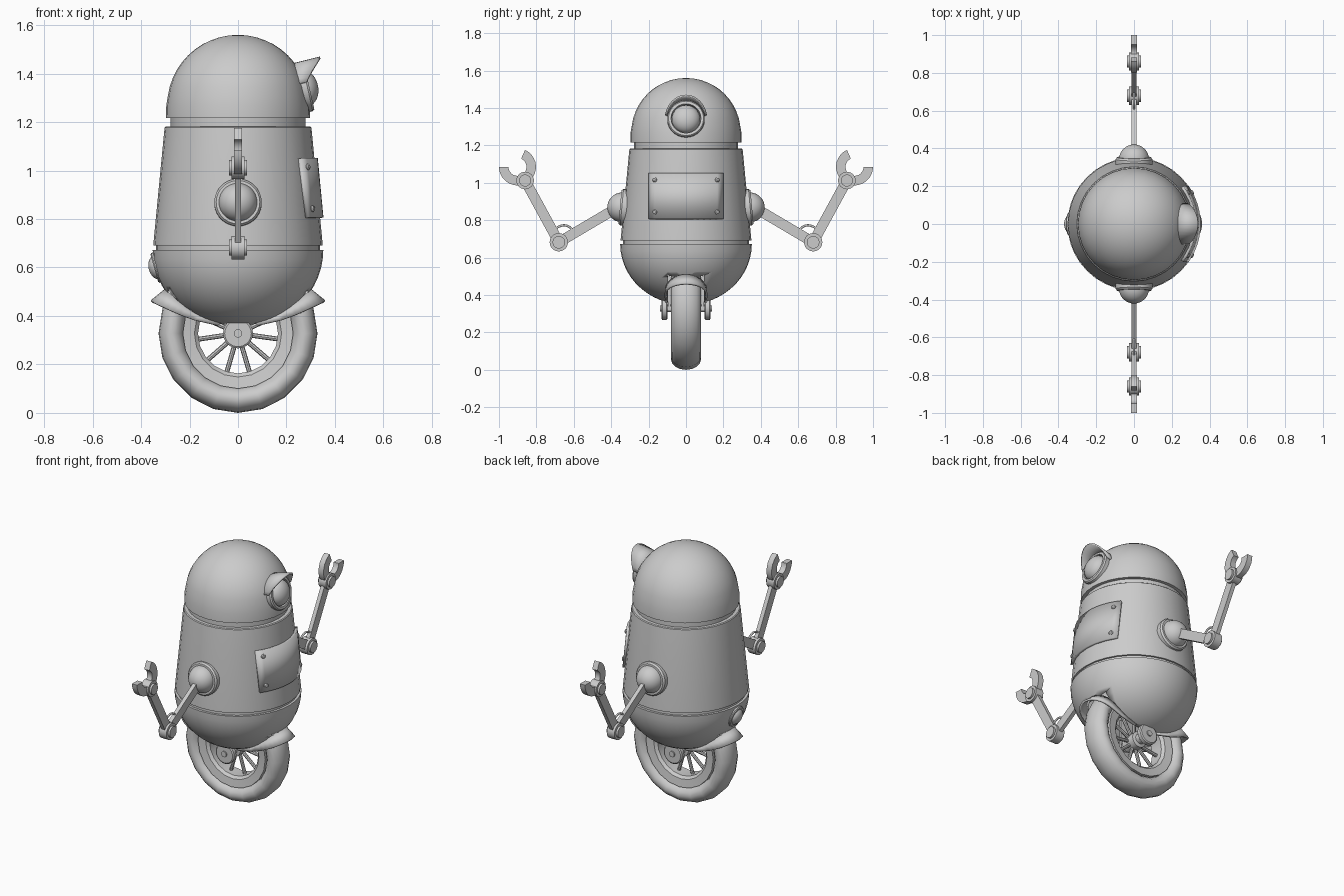
import bpy, bmesh
from math import sin, cos, pi, sqrt, radians, asin
from mathutils import Matrix, Vector

if "Cube" in bpy.data.objects:
    bpy.data.objects.remove(bpy.data.objects["Cube"])


def finish(name, bm, mirror=False, thick=0, angle=35):
    bmesh.ops.remove_doubles(bm, verts=bm.verts, dist=1e-5)
    bmesh.ops.recalc_face_normals(bm, faces=bm.faces)
    me = bpy.data.meshes.new(name)
    bm.to_mesh(me)
    bm.free()
    ob = bpy.data.objects.new(name, me)
    bpy.context.collection.objects.link(ob)
    bpy.ops.object.select_all(action='DESELECT')
    ob.select_set(True)
    bpy.context.view_layer.objects.active = ob
    bpy.ops.object.shade_smooth_by_angle(angle=radians(angle))
    if thick:
        m = ob.modifiers.new("Thickness", 'SOLIDIFY')
        m.thickness, m.offset = thick, 0
    if mirror:
        m = ob.modifiers.new("Mirror", 'MIRROR')
        m.use_axis = (False, True, False)
    return ob


def frame(loc, z, x=(0, 1, 0)):
    """Matrix placing local z along the given axis."""
    z, x = Vector(z).normalized(), Vector(x).normalized()
    y = z.cross(x).normalized()
    x = y.cross(z)
    return Matrix.Translation(loc) @ Matrix((x, y, z)).transposed().to_4x4()


def add_lathe(bm, prof, mat=Matrix(), seg=32, start=0.0, sweep=2 * pi, loop=False):
    """Turn an (r, h) profile about local z; loop closes the profile."""
    full = sweep > 6.28
    n = seg if full else seg + 1
    rows = []
    for i in range(n):
        a = start + sweep * i / seg
        rows.append([bm.verts.new(mat @ Vector((r * cos(a), r * sin(a), h))) for r, h in prof])
    k = len(prof)
    for i in range(seg):
        A, B = rows[i], rows[(i + 1) % n]
        for j in range(k if loop else k - 1):
            bm.faces.new((A[j], B[j], B[(j + 1) % k], A[(j + 1) % k]))
    if not full and loop:
        bm.faces.new(rows[0])
        bm.faces.new(rows[-1])


def lathe(name, prof, mat=Matrix(), mirror=False, **kw):
    bm = bmesh.new()
    add_lathe(bm, prof, mat, **kw)
    return finish(name, bm, mirror)


def disc(r, h0, h1):
    return [(0, h0), (r, h0), (r, h1), (0, h1)]


def add_bar(bm, a, b, w, t, side=(1, 0, 0)):
    """Box from a to b; t is the size along side, w across."""
    a, b = Vector(a), Vector(b)
    m = frame((a + b) / 2, b - a, side) @ Matrix.Diagonal((t, w, (b - a).length, 1))
    bmesh.ops.create_cube(bm, size=1, matrix=m)


def sheet(name, rows, thick):
    bm = bmesh.new()
    vs = [[bm.verts.new(p) for p in r] for r in rows]
    for A, B in zip(vs, vs[1:]):
        for j in range(len(A) - 1):
            bm.faces.new((A[j], B[j], B[j + 1], A[j + 1]))
    return finish(name, bm, thick=thick)


# Head dome, neck, torso shell and waist
lathe("head_dome", [(0, 1.216), (.297, 1.216), (.296, 1.27)] +
      [(.292 * cos(a * pi / 24), 1.27 + .29 * sin(a * pi / 24)) for a in range(1, 13)])
lathe("neck", disc(.278, 1.17, 1.225))
lathe("torso", [(0, .69), (.349, .69), (.349, .70), (.303, 1.178), (.298, 1.182), (0, 1.182)])
lathe("waist", disc(.338, .66, .70))

# Lower bowl with a wheel well cut through it
BZ, BR, BH = .672, .352, .325
WZ = .328
bowl_pts = [(BR * cos(a * 1.41 / 12), BZ - BH * sin(a * 1.41 / 12)) for a in range(13)]
bowl = lathe("lower_bowl", [(0, BZ)] + bowl_pts + [(0, bowl_pts[-1][1])], seg=40)
AXLE = frame((0, 0, WZ), (0, 1, 0), (1, 0, 0))
cutter = lathe("well_cutter", disc(.336, -.095, .095), AXLE)
m = bowl.modifiers.new("Well", 'BOOLEAN')
m.operation, m.solver, m.object = 'DIFFERENCE', 'EXACT', cutter
bpy.context.view_layer.objects.active = bowl
bpy.ops.object.modifier_apply(modifier="Well")
bpy.data.objects.remove(cutter)

# Flared mudguard lips at both ends of the well
for name, s in (("mudguard_right", 1), ("mudguard_left", -1)):
    inner, outer = [], []
    path = [(.105, .37), (.105, .40)]
    path += [(.105 * cos(i * pi / 14), .43 + .078 * sin(i * pi / 14)) for i in range(15)]
    path += [(-.105, .40), (-.105, .37)]
    for y, z in path:
        R2 = BR ** 2 * (1 - ((z - BZ) / BH) ** 2) - y * y
        x = sqrt(max(R2, .0004)) - .006
        L = .016 + .062 * max(0, min(1, (z - .37) / .138))
        inner.append((s * x, y, z))
        outer.append((s * (x + .76 * L), y * (1 + L), z - .62 * L))
    sheet(name, [inner, outer], .011)

# Tyre, rim, hub and spokes
S = pi / 2
lathe("tyre", [(.274 + .054 * cos(a * pi / 8), .08 * sin(a * pi / 8)) for a in range(16)],
      AXLE, seg=20, start=S, loop=True)
lathe("wheel_rim", [(.165, -.04), (.18, -.055), (.228, -.062), (.228, .062), (.18, .055), (.165, .04)],
      AXLE, seg=20, start=S, loop=True)
lathe("wheel_hub", [(0, -.075), (.03, -.075), (.03, -.05), (.048, -.045), (.048, .045),
                    (.03, .05), (.03, .075), (0, .075)], AXLE, seg=20)
bm = bmesh.new()
for i in range(11):
    a = radians(-8 - i * 360 / 11)
    d = Vector((cos(a), 0, sin(a)))
    add_lathe(bm, disc(.01, .04, .172), frame((0, 0, WZ), d), seg=8)
finish("spokes", bm)

# Fork plates and axle caps
bm = bmesh.new()
add_bar(bm, (0, .089, .32), (0, .089, .5), .05, .012, (0, 1, 0))
finish("fork_plates", bm, True)
lathe("axle_caps", [(0, .07), (.02, .07), (.02, .098), (.052, .098), (.062, .104), (.062, .126),
                    (.055, .131), (.017, .131), (.017, .138), (0, .138)], AXLE, True, seg=20)

# Eye: housing ring, lens and brow visor
EYE = frame((.275, 0, 1.34), (cos(.22), 0, sin(.22)))
lathe("eye_ring", [(.1, -.06), (.1, .012), (.094, .02), (.08, .02), (.076, -.01), (.076, -.06)],
      EYE, seg=28, loop=True)
lathe("eye_lens", [(.076, -.01)] + [(.076 * cos(a * pi / 16), .056 * sin(a * pi / 16)) for a in range(9)],
      EYE, seg=28)
rows = [[], []]
for i in range(17):
    t = radians(12 + 156 * i / 16)
    for row, h, r in ((rows[0], -.045, .105), (rows[1], .09 * sin(t) ** 1.2, .109)):
        row.append(EYE @ Vector((r * cos(t), r * sin(t), h)))
sheet("eye_visor", rows, .01)


# Access panel hugging the torso, with four bolts
def torso_r(z):
    return .349 - (z - .70) * .046 / .478


ys = [-.195 + .39 * i / 12 for i in range(13)]
sheet("access_panel", [[(sqrt((torso_r(z) + .004) ** 2 - y * y), y, z) for y in ys]
                       for z in (.805, 1.05)], .02)
bm = bmesh.new()
for z in (.842, 1.015):
    a = asin(.16 / torso_r(z))
    d = Vector((cos(a), sin(a), .1))
    p = Vector((cos(a), sin(a), 0)) * (torso_r(z) + .008) + Vector((0, 0, z))
    add_lathe(bm, [(.013, 0), (.013, .009), (.008, .014), (0, .015)], frame(p, d, (0, 0, 1)), seg=12)
finish("panel_bolts", bm, True)

# Rear lamp on the bowl
LAMP = frame((-.335, 0, .6), (-1, 0, -.28))
lathe("rear_lamp_ring", [(.064, -.04), (.064, .006), (.058, .011), (.048, .011), (.048, -.04)],
      LAMP, seg=24, loop=True)
lathe("rear_lamp", [(.05 * cos(a * pi / 12), .034 * sin(a * pi / 12)) for a in range(7)], LAMP, seg=24)

# Shoulder sockets and balls
SH = frame((0, .335, .868), (0, 1, .09), (1, 0, 0))
lathe("shoulder_sockets", [(0, -.04), (.098, -.04), (.098, .008), (.09, .018), (0, .018)], SH, True, seg=28)
lathe("shoulder_balls", [(.08 * cos(a * pi / 16), .006 + .08 * sin(a * pi / 16)) for a in range(9)],
      SH, True, seg=28)

# Arm bars
SHO, ELB, WRI = (0, .37, .865), (0, .68, .682), (0, .86, 1.012)
for name, a, b in (("upper_arms", SHO, ELB), ("forearms", ELB, WRI)):
    bm = bmesh.new()
    add_bar(bm, a, b, .055, .024)
    finish(name, bm, True)

# Elbow and wrist joints
for name, p, r in (("elbow_joints", ELB, .049), ("wrist_joints", WRI, .047)):
    q = r * .68
    lathe(name, [(0, -.038), (q, -.038), (q, -.026), (r, -.026), (r, .026), (q, .026), (q, .038), (0, .038)],
          frame(p, (1, 0, 0)), True, seg=24)

# Open C-shaped claws
lathe("claws", [(.048, -.017), (.099, -.017), (.099, .017), (.048, .017)], frame((0, .901, 1.085), (1, 0, 0)),
      True, seg=20, start=radians(-246), sweep=radians(246), loop=True)

# Elbow cables
cu = bpy.data.curves.new("elbow_cables", 'CURVE')
cu.dimensions, cu.bevel_depth, cu.bevel_resolution = '3D', .006, 2
for s in (1, -1):
    sp = cu.splines.new('BEZIER')
    sp.bezier_points.add(2)
    for bp, (y, z) in zip(sp.bezier_points, ((.59, .735), (.645, .772), (.712, .75))):
        bp.co = (0, s * y, z)
        bp.handle_left_type = bp.handle_right_type = 'AUTO'
bpy.context.collection.objects.link(bpy.data.objects.new("elbow_cables", cu))
